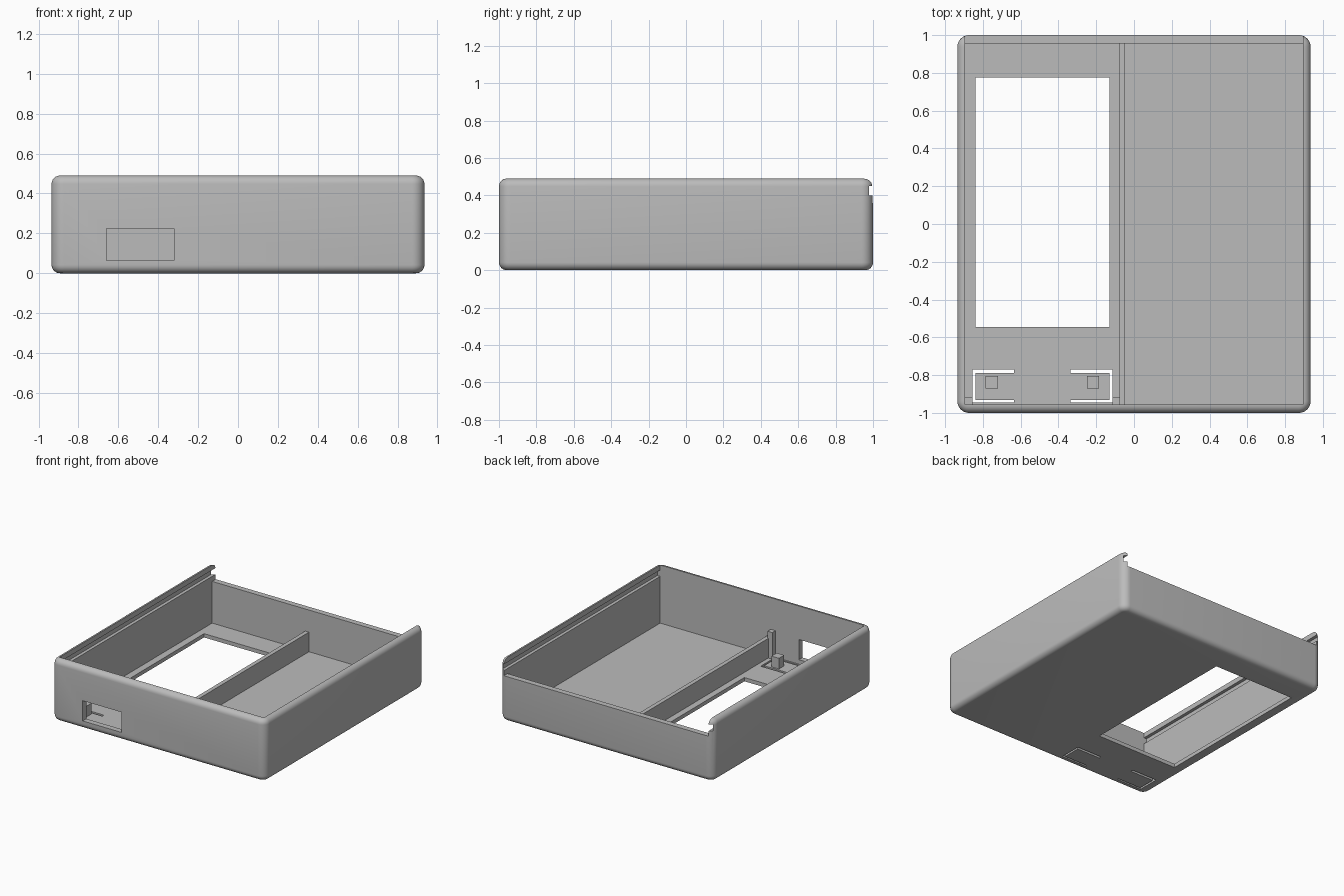
import bpy, bmesh
from mathutils import Vector

old = bpy.data.objects.get("Cube")
if old:
    bpy.data.objects.remove(old, do_unlink=True)

grey = bpy.data.materials.new("light grey plastic")
grey.use_nodes = True
colour = (0.5, 0.5, 0.5, 1)
grey.diffuse_color = colour
grey.node_tree.nodes["Principled BSDF"].inputs["Base Color"].default_value = colour


def box(name, x, y, z, corner=0, rim=0):
    """Box from (min, max) ranges, with optional rounded corners and rims."""
    bm = bmesh.new()
    bmesh.ops.create_cube(bm, size=1)
    for v in bm.verts:
        v.co = Vector([r[1] if c > 0 else r[0] for c, r in zip(v.co, (x, y, z))])
    if corner:
        edges = [e for e in bm.edges if abs(e.verts[0].co.z - e.verts[1].co.z) > 0.01]
        bmesh.ops.bevel(bm, geom=edges, offset=corner, segments=8,
                        affect='EDGES', profile=0.5)
        edges = [e for e in bm.edges if abs(e.verts[0].co.z - e.verts[1].co.z) < 0.001]
        bmesh.ops.bevel(bm, geom=edges, offset=rim, segments=6,
                        affect='EDGES', profile=0.5)
    mesh = bpy.data.meshes.new(name)
    bm.to_mesh(mesh)
    bm.free()
    mesh.materials.append(grey)
    ob = bpy.data.objects.new(name, mesh)
    bpy.context.collection.objects.link(ob)
    return ob


def select(ob):
    bpy.ops.object.select_all(action='DESELECT')
    ob.select_set(True)
    bpy.context.view_layer.objects.active = ob


def cut(ob, *ranges):
    """Cut a box-shaped hole and discard the cutter."""
    cutter = box("cutter", *ranges)
    select(ob)
    mod = ob.modifiers.new("cut", 'BOOLEAN')
    mod.operation = 'DIFFERENCE'
    mod.solver = 'EXACT'
    mod.object = cutter
    bpy.ops.object.modifier_apply(modifier=mod.name)
    bpy.data.objects.remove(cutter, do_unlink=True)


# Rounded tray with an open top
FLOOR = 0.03
IN_X, IN_Y = 0.895, 0.955
tray = box("tray", (-0.935, 0.935), (-1, 1), (0, 0.49), 0.062, 0.042)
cut(tray, (-IN_X, IN_X), (-IN_Y, IN_Y), (FLOOR, 0.6))

# Low back wall and side grooves for a sliding lid
cut(tray, (-IN_X, IN_X), (0.9, 1.1), (0.36, 0.6))
cut(tray, (-0.92, 0.92), (-IN_Y, 1.1), (0.4, 0.45))

# Floor opening and front port
cut(tray, (-0.84, -0.13), (-0.545, 0.775), (-0.1, 0.1))
cut(tray, (-0.66, -0.32), (-1.1, -0.9), (0.065, 0.225))

# Slots that free two flexible tabs, each with a button block
MID = -0.485
for side, label in ((-1, "right"), (1, "left")):
    def span(a, b):
        return sorted((MID + side * a, MID + side * b))
    cut(tray, span(0.15, 0.37), (-0.79, -0.77), (-0.1, 0.1))
    cut(tray, span(0.15, 0.37), (-0.945, -0.932), (-0.1, 0.1))
    cut(tray, span(0.355, 0.37), (-0.94, -0.775), (-0.1, 0.1))
    box(label + "_button_block", span(0.235, 0.3), (-0.87, -0.805), (0.02, 0.115))
    # Upright post in the front corner
    box(label + "_post", span(0.37, 0.411), (-0.96, -0.915), (0.02, 0.24))

# Divider between the two compartments
box("divider", (-0.08, -0.047), (-0.96, 0.96), (0.02, 0.185))

select(tray)
bpy.ops.object.shade_smooth_by_angle(angle=0.6)
